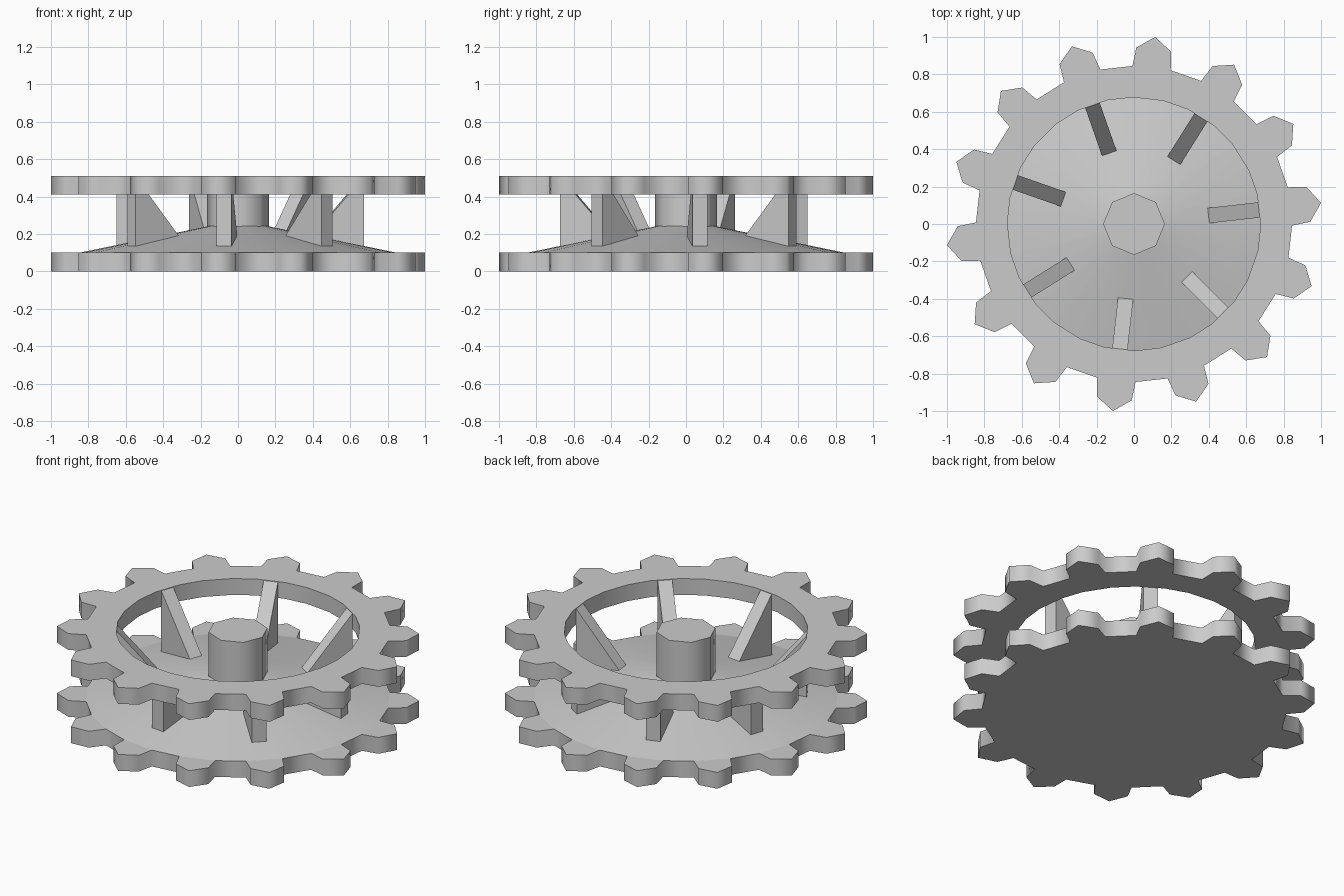
import bpy, bmesh
from math import radians, cos, sin, pi

if "Cube" in bpy.data.objects:
    bpy.data.objects.remove(bpy.data.objects["Cube"])

TEETH = 14
STEP = 2 * pi / TEETH
# one tooth: (angle offset in degrees, radius)
TOOTH = [(-7.0, .845), (-5.7, .943), (0, 1.006), (5.7, .943), (7.0, .845)]


def pt(r, a, z):
    return (r * cos(a), r * sin(a), z)


def finish(name, bm, smooth=None):
    bmesh.ops.remove_doubles(bm, verts=bm.verts, dist=1e-5)
    bmesh.ops.recalc_face_normals(bm, faces=bm.faces)
    me = bpy.data.meshes.new(name)
    bm.to_mesh(me)
    bm.free()
    ob = bpy.data.objects.new(name, me)
    bpy.context.collection.objects.link(ob)
    if smooth:
        bpy.ops.object.select_all(action='DESELECT')
        ob.select_set(True)
        bpy.context.view_layer.objects.active = ob
        bpy.ops.object.shade_smooth_by_angle(angle=radians(smooth))
    return ob


def face(bm, pts):
    bm.faces.new([bm.verts.new(p) for p in pts])


def tooth_points(k):
    c = (k + .25) * STEP
    return [(r, c + radians(d)) for d, r in TOOTH]


def rim_walls(bm, z0, z1):
    loop = [p for k in range(TEETH) for p in tooth_points(k)]
    for i, p in enumerate(loop):
        q = loop[(i + 1) % len(loop)]
        face(bm, [pt(*p, z0), pt(*q, z0), pt(*q, z1), pt(*p, z1)])
    return loop


def strip(bm, ra, za, rb, zb):
    """28-sided band whose corners line up with the tooth roots."""
    angs = [a for k in range(TEETH) for a in (tooth_points(k)[0][1], tooth_points(k)[4][1])]
    for i, a in enumerate(angs):
        b = angs[(i + 1) % len(angs)]
        face(bm, [pt(ra, a, za), pt(ra, b, za), pt(rb, b, zb), pt(rb, a, zb)])


# lower toothed plate, tooth tops only (the cone covers the middle)
bm = bmesh.new()
rim = rim_walls(bm, 0, .10)
face(bm, [pt(*p, 0) for p in rim])
for k in range(TEETH):
    face(bm, [pt(*p, .10) for p in tooth_points(k)])
finish("lower_gear_plate", bm, 80)

# shallow cone rising to the hub
bm = bmesh.new()
strip(bm, .845, .10, .14, .245)
cone = finish("plate_cone", bm, 30)
if cone.data.polygons[0].normal.z < 0:
    cone.data.flip_normals()

# upper toothed ring
RI = .677
bm = bmesh.new()
rim_walls(bm, .41, .51)
strip(bm, RI, .41, RI, .51)
for z in (.41, .51):
    for k in range(TEETH):
        t, n = tooth_points(k), tooth_points(k + 1)
        face(bm, [pt(*p, z) for p in t] + [pt(RI, t[4][1], z), pt(RI, t[0][1], z)])
        face(bm, [pt(*t[4], z), pt(*n[0], z), pt(RI, n[0][1], z), pt(RI, t[4][1], z)])
finish("upper_gear_ring", bm, 80)

# eight-sided hub
bm = bmesh.new()
octagon = [i * pi / 4 for i in range(8)]
face(bm, [pt(.165, a, .51) for a in octagon])
for a in octagon:
    b = a + pi / 4
    face(bm, [pt(.165, a, .235), pt(.165, b, .235), pt(.165, b, .51), pt(.165, a, .51)])
finish("hub", bm, 60)

# seven wedge struts joining cone and ring
WEDGE = [(.40, .19), (.673, .134), (.673, .508)]
for k in range(7):
    a = (2 * k + .25) * STEP
    bm = bmesh.new()

    def corner(r, z, s):
        return (r * cos(a) - s * sin(a), r * sin(a) + s * cos(a), z)

    for s in (-.041, .041):
        face(bm, [corner(r, z, s) for r, z in WEDGE])
    for i in range(3):
        p, q = WEDGE[i], WEDGE[(i + 1) % 3]
        face(bm, [corner(*p, -.041), corner(*q, -.041), corner(*q, .041), corner(*p, .041)])
    finish(f"strut_{k + 1}", bm)
